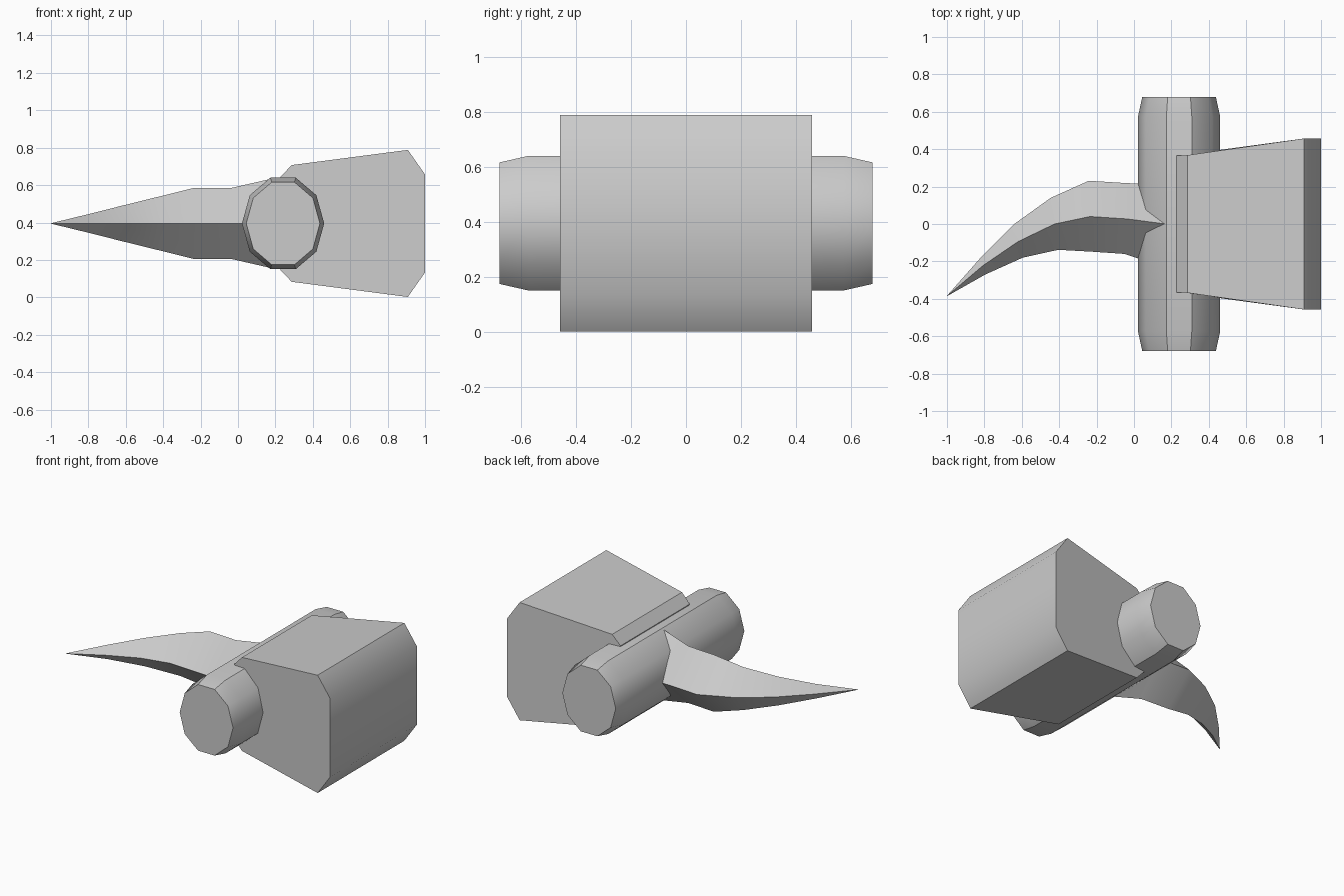
import bpy, bmesh, math

if "Cube" in bpy.data.objects:
    bpy.data.objects.remove(bpy.data.objects["Cube"])

CZ = 0.395  # height of the shared centre line

steel = bpy.data.materials.new("grey steel")
steel.diffuse_color = (0.6, 0.6, 0.6, 1)
steel.use_nodes = True
steel.node_tree.nodes["Principled BSDF"].inputs["Base Color"].default_value = steel.diffuse_color


def loft(name, rings):
    """Skin equal-length rings of points, cap both ends."""
    bm = bmesh.new()
    loops = [[bm.verts.new(p) for p in r] for r in rings]
    n = len(loops[0])
    for a, b in zip(loops, loops[1:]):
        for i in range(n):
            j = (i + 1) % n
            bm.faces.new((a[i], a[j], b[j], b[i]))
    bm.faces.new(loops[0])
    bm.faces.new(loops[-1])
    bmesh.ops.remove_doubles(bm, verts=bm.verts, dist=1e-4)
    bmesh.ops.recalc_face_normals(bm, faces=bm.faces)
    me = bpy.data.meshes.new(name)
    bm.to_mesh(me)
    bm.free()
    me.materials.append(steel)
    ob = bpy.data.objects.new(name, me)
    bpy.context.collection.objects.link(ob)
    bpy.ops.object.select_all(action='DESELECT')
    ob.select_set(True)
    bpy.context.view_layer.objects.active = ob
    bpy.ops.object.shade_smooth_by_angle(angle=math.radians(37))
    return ob


# Cross barrel: ten-sided, slightly tapered at both ends
def decagon(y, rx, rz):
    return [(0.241 + rx * math.cos(i * math.pi / 5), y,
             CZ + rz * math.sin(i * math.pi / 5)) for i in range(10)]


loft("cross_barrel", [decagon(-0.678, 0.197, 0.232), decagon(-0.573, 0.22, 0.257),
                      decagon(0.573, 0.22, 0.257), decagon(0.678, 0.197, 0.232)])

# Hammer block: chamfered profile (x, half height, half width), flared to the face
half = [(0.228, 0.25, 0.365), (0.287, 0.312, 0.368),
        (0.908, 0.393, 0.457), (1.0, 0.262, 0.457)]
profile = half + [(x, -h, w) for x, h, w in reversed(half)]
loft("hammer_block", [[(x, s * w, CZ + h) for x, h, w in profile] for s in (-1, 1)])

# Curved spike: diamond sections (ridge xy, back xy, front xy, half height)
sections = [
    ((0.17, 0.0), (0.17, 0.215), (0.17, -0.235), 0.237),
    ((-0.035, 0.027), (-0.03, 0.218), (-0.05, -0.16), 0.19),
    ((-0.235, 0.04), (-0.242, 0.231), (-0.225, -0.148), 0.19),
    ((-0.425, 0.0), (-0.445, 0.14), (-0.405, -0.138), 0.143),
    ((-0.62, -0.094), (-0.64, 0.0), (-0.595, -0.18), 0.095),
    ((-0.807, -0.222), (-0.818, -0.178), (-0.795, -0.27), 0.048),
    ((-1.0, -0.385), (-1.0, -0.384), (-1.0, -0.386), 0.001),
]
loft("curved_spike", [[(*r, CZ + h), (*b, CZ), (*r, CZ - h), (*f, CZ)]
                      for r, b, f, h in sections])
